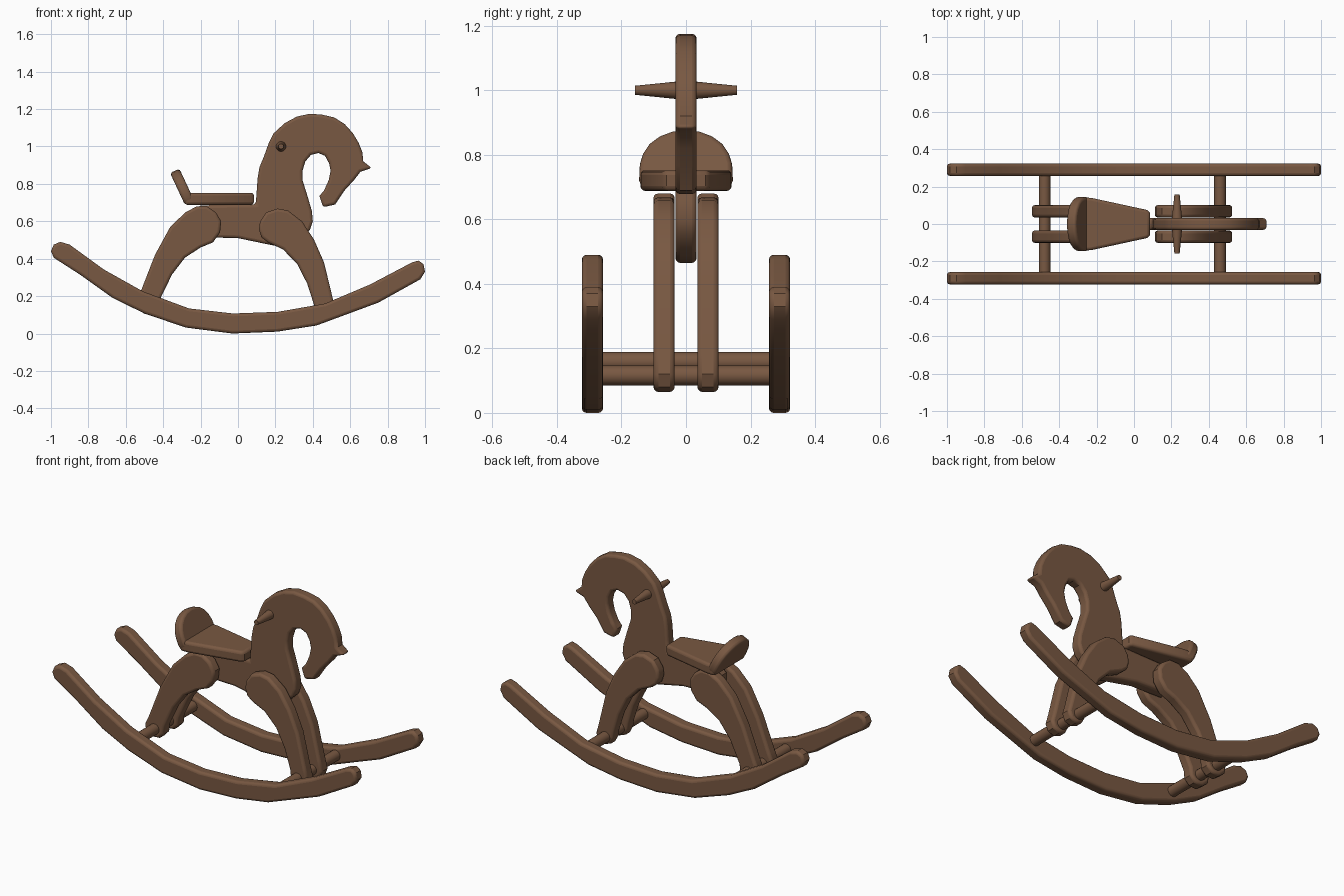
import bpy, bmesh, math
from mathutils import Vector, Matrix

cube = bpy.data.objects.get("Cube")
if cube:
    bpy.data.objects.remove(cube, do_unlink=True)

wood = bpy.data.materials.new("brown wood")
wood.use_nodes = True
BROWN = (0.19, 0.098, 0.054, 1)
wood.diffuse_color = BROWN
wood.node_tree.nodes["Principled BSDF"].inputs["Base Color"].default_value = BROWN


def finish(name, bm, bevel):
    bmesh.ops.recalc_face_normals(bm, faces=bm.faces[:])
    mesh = bpy.data.meshes.new(name)
    bm.to_mesh(mesh)
    bm.free()
    mesh.materials.append(wood)
    obj = bpy.data.objects.new(name, mesh)
    bpy.context.collection.objects.link(obj)
    if bevel:
        mod = obj.modifiers.new("rounded rim", 'BEVEL')
        mod.width = bevel
        mod.segments = 3
        mod.limit_method = 'ANGLE'
        mod.angle_limit = math.radians(60)
    bpy.ops.object.select_all(action='DESELECT')
    obj.select_set(True)
    bpy.context.view_layer.objects.active = obj
    bpy.ops.object.shade_smooth_by_angle(angle=math.radians(35))
    return obj


def board(name, outline, origin, u, v, depth, bevel=0.015):
    """Extrude a flat outline, drawn along axes u and v, by the depth vector."""
    bm = bmesh.new()
    o, u, v = Vector(origin), Vector(u), Vector(v)
    face = bm.faces.new([bm.verts.new(o + u * a + v * b) for a, b in outline])
    out = bmesh.ops.extrude_face_region(bm, geom=[face])
    verts = [g for g in out["geom"] if isinstance(g, bmesh.types.BMVert)]
    bmesh.ops.translate(bm, verts=verts, vec=Vector(depth))
    return finish(name, bm, bevel)


def side_board(name, outline, y, thickness):
    return board(name, outline, (0, y - thickness / 2, 0), (1, 0, 0), (0, 0, 1),
                 (0, thickness, 0))


def rod(name, x, y, z, r1, r2, length):
    """Round rod along y; r1 is the radius at the low y end."""
    bm = bmesh.new()
    bmesh.ops.create_cone(bm, cap_ends=True, segments=20, radius1=r1, radius2=r2, depth=length,
                          matrix=Matrix.Translation((x, y, z)) @ Matrix.Rotation(-math.pi / 2, 4, 'X'))
    return finish(name, bm, 0)


# Side outlines as (x, z)
rocker = [(-.9, .475), (-.717, .342), (-.508, .225), (-.262, .134), (-.027, .107),
          (.214, .116), (.465, .16), (.706, .262), (.93, .38), (.965, .39), (.992, .37),
          (1, .33), (.975, .29), (.75, .165), (.42, .043), (.21, .01), (-.03, 0),
          (-.28, .032), (-.5, .107), (-.67, .19), (-.845, .315), (-.985, .405),
          (-1, .44), (-.985, .475), (-.95, .49)]
body = [(-.25, .56), (-.2, .515), (0, .51), (.12, .485), (.22, .465), (.32, .49), (.385, .555),
        (.4, .6), (.395, .655), (.37, .74), (.345, .82), (.345, .87), (.36, .92),
        (.39, .955), (.43, .965), (.465, .95), (.487, .91), (.495, .87), (.485, .82),
        (.46, .765), (.435, .735), (.455, .675), (.52, .69), (.57, .765), (.62, .82),
        (.655, .865), (.715, .885), (.67, .92), (.665, .97), (.645, 1.02), (.615, 1.07),
        (.57, 1.12), (.515, 1.155), (.45, 1.17), (.385, 1.175), (.315, 1.16),
        (.25, 1.125), (.19, 1.07), (.165, 1.02), (.14, .95), (.115, .89), (.105, .83),
        (.1, .76), (.095, .69), (-.2, .685), (-.25, .64)]
hind_leg = [(-.52, .225), (-.444, .42), (-.364, .567), (-.283, .647), (-.22, .68),
            (-.165, .68), (-.118, .647), (-.09, .6), (-.096, .54), (-.134, .487),
            (-.2, .46), (-.283, .406), (-.353, .315), (-.415, .187), (-.42, .14),
            (-.45, .108), (-.5, .105), (-.54, .135), (-.545, .17)]
front_leg = [(.112, .556), (.118, .6), (.15, .647), (.21, .668), (.267, .658),
             (.342, .6), (.406, .503), (.46, .38), (.508, .182), (.525, .12), (.51, .08),
             (.47, .065), (.43, .08), (.41, .12), (.406, .155), (.37, .267),
             (.315, .374), (.24, .45), (.16, .487), (.125, .515)]

side_board("horse_body", body, 0, 0.066)
for side, s in (("left", 1), ("right", -1)):
    side_board(side + "_rocker", rocker, s * 0.29, 0.066)
    side_board(side + "_hind_leg", hind_leg, s * 0.068, 0.066)
    side_board(side + "_front_leg", front_leg, s * 0.068, 0.066)
    # Tapered hand grip
    r1, r2 = (0.03, 0.014) if s > 0 else (0.014, 0.03)
    rod(side + "_handle", 0.23, s * 0.079, 1.0, r1, r2, 0.158)

# Cross bars joining the rockers through the feet
rod("hind_cross_bar", -0.478, 0, 0.158, 0.031, 0.031, 0.54)
rod("front_cross_bar", 0.46, 0, 0.116, 0.031, 0.031, 0.54)

# Tapered seat plate
seat = [(-.285, -.142), (-.285, .142), (-.23, .14), (.07, .075), (.085, .06),
        (.085, -.06), (.07, -.075), (-.23, -.14)]
board("seat", seat, (0, 0, .688), (1, 0, 0), (0, 1, 0), (0, 0, .064))

# Leaning backrest with a rounded top
up = Vector((-0.42, 0, 0.9)).normalized()
normal = Vector((up.z, 0, -up.x))
back = [(-.135, 0), (-.145, .03), (-.143, .075)]
back += [(-.14 * math.cos(a), .075 + .115 * math.sin(a))
         for a in (math.pi * i / 10 for i in range(1, 10))]
back += [(.143, .075), (.145, .03), (.135, 0)]
board("seat_back", back, (-.283, 0, .686), (0, 1, 0), up, normal * 0.055)
